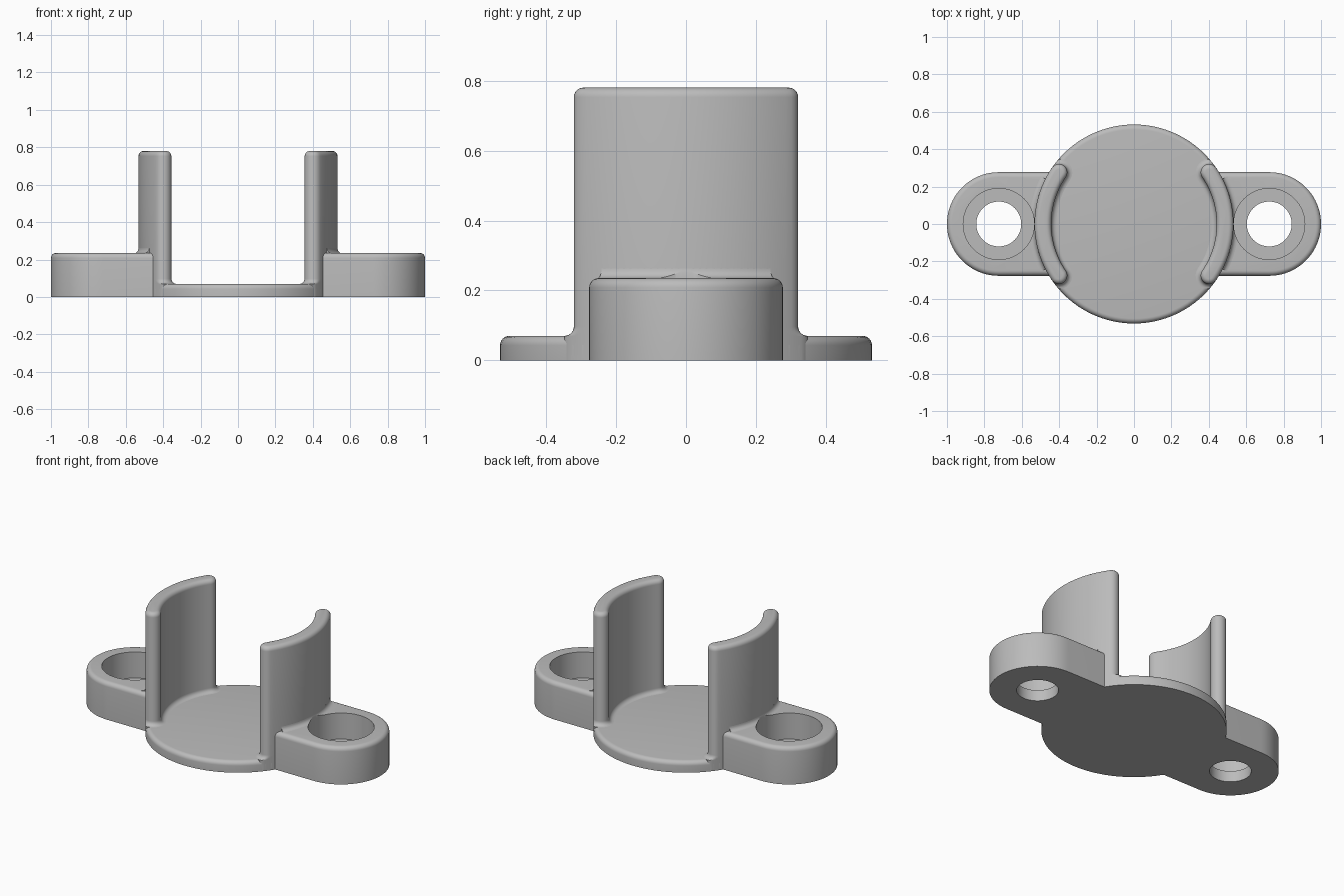
import bpy, bmesh
from math import sin, cos, pi, sqrt, hypot, radians

cube = bpy.data.objects.get("Cube")
if cube:
    bpy.data.objects.remove(cube, do_unlink=True)

grey = bpy.data.materials.new("plain grey")
grey.use_nodes = True
GREY = (0.5, 0.5, 0.5, 1)
grey.diffuse_color = GREY
grey.node_tree.nodes["Principled BSDF"].inputs["Base Color"].default_value = GREY

DISC_R, DISC_H = 0.532, 0.07
EAR_H, EAR_R, HOLE_X = 0.235, 0.277, 0.723
WALL_H, WALL_MID, WALL_HALF = 0.78, 0.487, 0.045
WALL_ANGLE = radians(34.5)
ROUND = 0.027
STEPS = 6


def loft(name, loops, closed=False):
    """Skin matching rings; cap the ends, or join last ring to first."""
    bm = bmesh.new()
    rings = [[bm.verts.new(p) for p in loop] for loop in loops]
    pairs = list(zip(rings, rings[1:]))
    for a, b in pairs:
        for i in range(len(a)):
            j = (i + 1) % len(a)
            bm.faces.new((a[i], a[j], b[j], b[i]))
    bm.faces.new(rings[0][::-1])
    bm.faces.new(rings[-1])
    bmesh.ops.recalc_face_normals(bm, faces=bm.faces)
    mesh = bpy.data.meshes.new(name)
    bm.to_mesh(mesh)
    bm.free()
    obj = bpy.data.objects.new(name, mesh)
    bpy.context.collection.objects.link(obj)
    mesh.materials.append(grey)
    return obj


def select(obj):
    bpy.ops.object.select_all(action='DESELECT')
    obj.select_set(True)
    bpy.context.view_layer.objects.active = obj


def smooth(obj):
    select(obj)
    bpy.ops.object.shade_smooth_by_angle(angle=radians(35))


def rounded_top(height):
    """(inset, z) pairs of a quarter-round upper edge."""
    angles = [pi / 2 * i / STEPS for i in range(STEPS + 1)]
    return [(ROUND * (1 - cos(a)), height - ROUND * (1 - sin(a))) for a in angles]


def circle(cx, r, z, n=96):
    return [(cx + r * cos(2 * pi * i / n), r * sin(2 * pi * i / n), z) for i in range(n)]


def arc(cx, cy, r, start, end, n):
    return [(cx + r * cos(start + (end - start) * i / n),
             cy + r * sin(start + (end - start) * i / n)) for i in range(n + 1)]


def wall_outline(side, inset, z):
    """Curved wall section with round ends, kept inside the disc rim."""
    r, a = WALL_HALF - inset, WALL_ANGLE
    ex, ey = WALL_MID * cos(a), WALL_MID * sin(a)
    pts = arc(0, 0, WALL_MID + r, -a, a, 32)
    pts += arc(ex, ey, r, a, a + pi, 12)[1:]
    pts += arc(0, 0, WALL_MID - r, a, -a, 32)[1:]
    pts += arc(ex, -ey, r, pi - a, 2 * pi - a, 12)[1:-1]
    out = []
    for x, y in pts:
        k = min(1, DISC_R / hypot(x, y))
        out.append((side * x * k, y * k, z))
    return out


def ear_outline(side, inset, z):
    """Round-ended lug whose inner edge follows the wall."""
    r = EAR_R - inset
    pts = arc(HOLE_X, 0, r, -pi / 2, pi / 2, 40)
    for i in range(25):
        y = r * (1 - i / 12)
        pts.append((sqrt(WALL_MID ** 2 - y * y), y))
    return [(side * x, y, z) for x, y in pts]


def drill(obj, side):
    """Cut the stepped screw hole."""
    for r, low in ((0.12, -0.1), (0.19, DISC_H)):
        cutter = loft("hole_cutter", [circle(side * HOLE_X, r, z, 64) for z in (low, 0.4)])
        cutter.hide_render = True
        mod = obj.modifiers.new("hole", 'BOOLEAN')
        mod.operation, mod.solver, mod.object = 'DIFFERENCE', 'EXACT', cutter
        select(obj)
        bpy.ops.object.modifier_apply(modifier=mod.name)
        bpy.data.objects.remove(cutter, do_unlink=True)


# Round floor with softened rim
smooth(loft("base_disc", [circle(0, DISC_R, 0)] +
            [circle(0, DISC_R - d, z) for d, z in rounded_top(DISC_H)]))

for side, label in ((1, "left"), (-1, "right")):
    # Curved upright wall, flared at its foot
    foot = [(-ROUND, 0)]
    for i in range(STEPS + 1):
        a = pi / 2 * i / STEPS
        foot.append((-ROUND * (1 - sin(a)), DISC_H + ROUND * (1 - cos(a))))
    smooth(loft(label + "_wall", [wall_outline(side, d, z)
                                  for d, z in foot + rounded_top(WALL_H)]))

    # Mounting ear with counterbored hole
    ear = loft(label + "_ear", [ear_outline(side, 0, 0)] +
               [ear_outline(side, d, z) for d, z in rounded_top(EAR_H)])
    drill(ear, side)
    smooth(ear)

    # Fillet where the ear meets the wall
    section = [(DISC_R - 0.02, EAR_H - 0.01), (DISC_R + ROUND, EAR_H - 0.01)]
    for i in range(STEPS + 1):
        a = pi / 2 * i / STEPS
        section.append((DISC_R + ROUND * (1 - sin(a)), EAR_H + ROUND * (1 - cos(a))))
    section.append((DISC_R - 0.02, EAR_H + ROUND))
    sweep = [radians(27) * (i / 16 - 1) for i in range(33)]
    fillet = loft(label + "_ear_fillet",
                  [[(side * r * cos(a), r * sin(a), z) for r, z in section] for a in sweep])
    drill(fillet, side)
    smooth(fillet)
